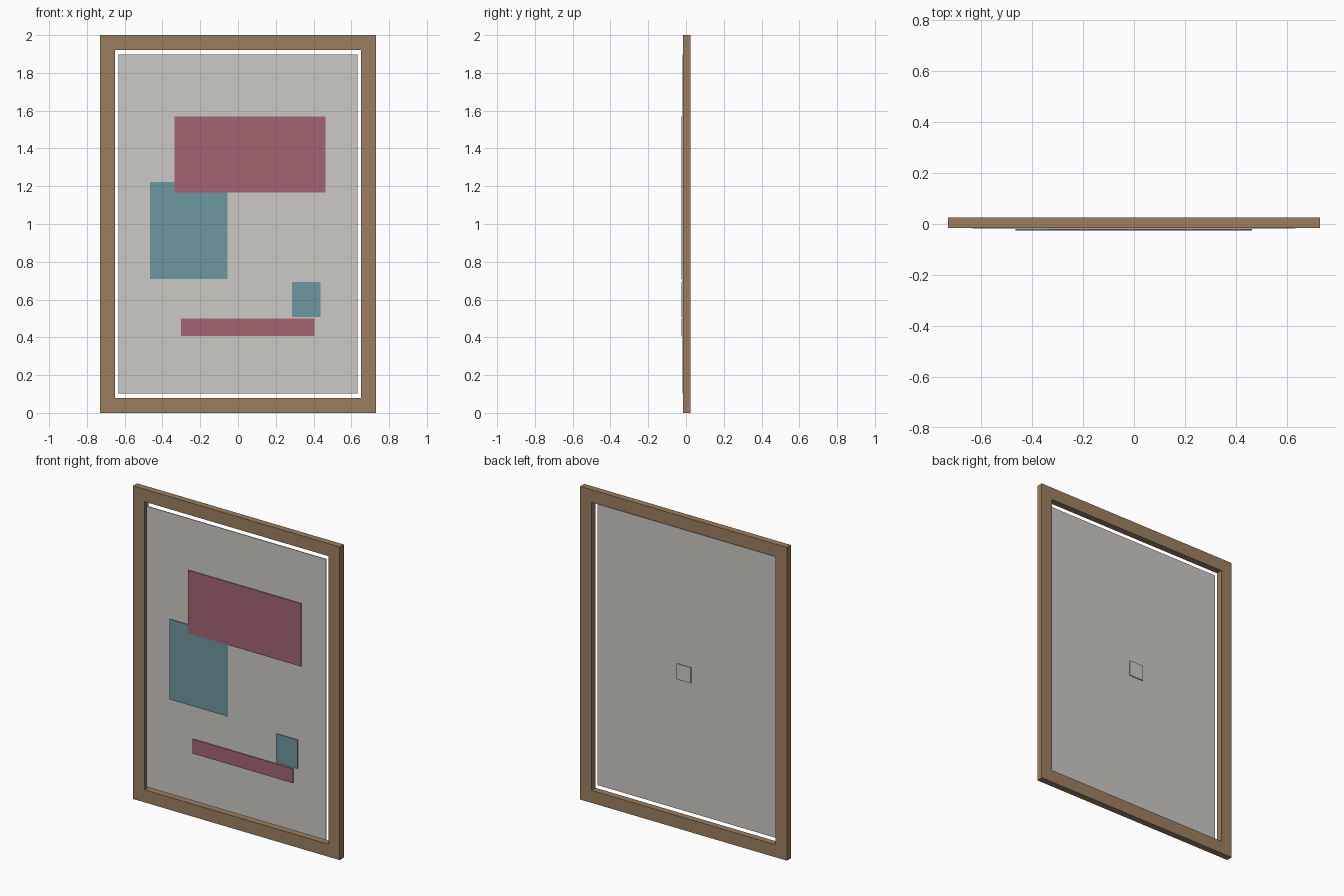
import bpy

if "Cube" in bpy.data.objects:
    bpy.data.objects.remove(bpy.data.objects["Cube"])


def material(name, rgb):
    mat = bpy.data.materials.new(name)
    mat.diffuse_color = (*rgb, 1.0)
    mat.use_nodes = True
    mat.node_tree.nodes["Principled BSDF"].inputs["Base Color"].default_value = mat.diffuse_color
    return mat


wood = material("wood", (0.33, 0.21, 0.115))
paper = material("paper", (0.60, 0.59, 0.56))
red = material("red_paint", (0.37, 0.13, 0.165))
teal = material("teal_paint", (0.155, 0.31, 0.35))


def box(name, x, y, z, mat=None):
    """Box spanning the given (min, max) ranges."""
    spans = (x, y, z)
    bpy.ops.mesh.primitive_cube_add(size=1, location=[(a + b) / 2 for a, b in spans])
    obj = bpy.context.object
    obj.name = name
    obj.scale = [b - a for a, b in spans]
    bpy.ops.object.transform_apply(location=False, rotation=False, scale=True)
    if mat:
        obj.data.materials.append(mat)
    return obj


# Wooden frame: two full-height stiles with rails between them
W, H, BAR = 0.73, 2.0, 0.08
DEPTH = (-0.016, 0.025)
box("left_stile", (-W, -W + BAR), DEPTH, (0, H), wood)
box("right_stile", (W - BAR, W), DEPTH, (0, H), wood)
box("bottom_rail", (-W + BAR, W - BAR), DEPTH, (0, BAR), wood)
box("top_rail", (-W + BAR, W - BAR), DEPTH, (H - BAR, H), wood)

# Picture panel, inset with a narrow gap all round
box("picture_panel", (-0.633, 0.633), (-0.018, -0.013), (0.103, 1.897), paper)

# Colour blocks on the picture
blocks = [
    ("large_red_block", (-0.335, 0.462), (1.168, 1.57), red),
    ("large_teal_block", (-0.465, -0.055), (0.71, 1.222), teal),
    ("small_teal_block", (0.285, 0.437), (0.508, 0.692), teal),
    ("red_strip", (-0.303, 0.406), (0.408, 0.50), red),
]
for name, x, z, mat in blocks:
    front = -0.025 if mat is red else -0.0247
    box(name, x, (front, -0.020), z, mat)

# Small hanging plate at the centre of the back
box("hanging_plate", (-0.05, 0.05), (0.016, 0.024), (0.95, 1.05))
